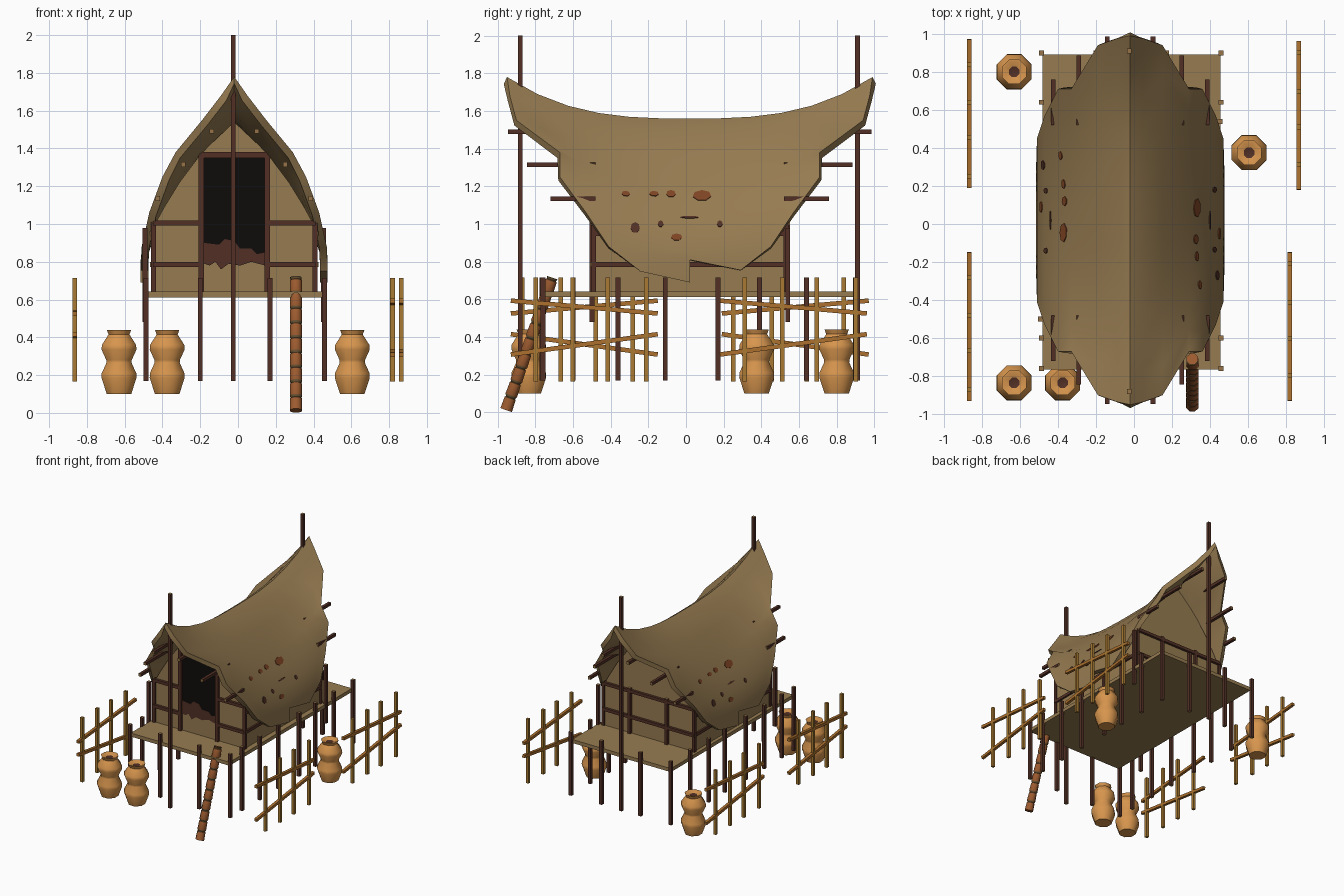
import bpy, bmesh, math
from mathutils import Vector, Matrix
from mathutils.bvhtree import BVHTree

if "Cube" in bpy.data.objects:
    bpy.data.objects.remove(bpy.data.objects["Cube"])

CX, CY = -0.02, 0.02          # centre of the house


def mat(name, r, g, b):
    m = bpy.data.materials.new(name)
    m.diffuse_color = [((c / 255 + 0.055) / 1.055) ** 2.4 for c in (r, g, b)] + [1]
    m.use_nodes = True
    m.node_tree.nodes["Principled BSDF"].inputs["Base Color"].default_value = m.diffuse_color
    return m


THATCH = mat("thatch_tan", 150, 123, 81)
DARK = mat("dark_wood", 82, 48, 37)
RUST = mat("rust_brown", 126, 68, 36)
CUT = mat("cut_wood", 150, 116, 72)
BAMBOO = mat("bamboo_gold", 168, 122, 50)
RAIL = mat("rail_ochre", 172, 112, 46)
CLAY = mat("clay_orange", 216, 150, 78)
LOG = mat("log_brown", 158, 92, 48)
NOTCH = mat("notch_olive", 112, 88, 55)
BLACK = mat("door_black", 13, 12, 11)


def finish(name, bm, mats, smooth=None):
    me = bpy.data.meshes.new(name)
    bm.to_mesh(me)
    bm.free()
    for m in mats:
        me.materials.append(m)
    ob = bpy.data.objects.new(name, me)
    bpy.context.collection.objects.link(ob)
    if smooth:
        shade(ob, smooth)
    return ob


def select(ob):
    bpy.ops.object.select_all(action='DESELECT')
    ob.select_set(True)
    bpy.context.view_layer.objects.active = ob


def shade(ob, deg):
    select(ob)
    bpy.ops.object.shade_smooth_by_angle(angle=math.radians(deg))


def beam(name, a, b, t=0.026, m=DARK, end=CUT):
    """Square timber from a to b with pale cut ends."""
    a, b = Vector(a), Vector(b)
    d = b - a
    bm = bmesh.new()
    bmesh.ops.create_cube(bm, size=1)
    bm.normal_update()
    for f in bm.faces:
        f.material_index = int(abs(f.normal.z) > 0.5)
    rot = d.to_track_quat('Z', 'Y').to_matrix().to_4x4() if abs(d.z) < 0.99 * d.length else Matrix()
    bm.transform(Matrix.Translation((a + b) / 2) @ rot @ Matrix.Diagonal((t, t, d.length, 1)))
    return finish(name, bm, [m, end])


def box(name, lo, hi, m):
    lo, hi = Vector(lo), Vector(hi)
    bm = bmesh.new()
    bmesh.ops.create_cube(bm, size=1)
    bm.transform(Matrix.Translation((lo + hi) / 2) @ Matrix.Diagonal((*(hi - lo), 1)))
    return finish(name, bm, [m])


def plate(name, pts, y, t, m):
    """Upright xz outline, t thick in y."""
    bm = bmesh.new()
    f = bm.faces.new([bm.verts.new((x, y, z)) for x, z in pts])
    r = bmesh.ops.extrude_face_region(bm, geom=[f])
    bmesh.ops.translate(bm, vec=(0, t, 0), verts=[v for v in r['geom'] if isinstance(v, bmesh.types.BMVert)])
    bmesh.ops.recalc_face_normals(bm, faces=bm.faces)
    return finish(name, bm, [m])


def lathe(name, prof, n, M, mats, rule, smooth):
    """Closed turned shape from (radius, height); rule(i) picks the colour of band i."""
    bm = bmesh.new()
    rings = [[bm.verts.new((r * math.cos(a), r * math.sin(a), z))
              for a in [2 * math.pi * (k + .5) / n for k in range(n)]] for r, z in prof]
    for i in range(len(rings) - 1):
        for k in range(n):
            j = (k + 1) % n
            f = bm.faces.new((rings[i][k], rings[i][j], rings[i + 1][j], rings[i + 1][k]))
            f.material_index = rule(i)
    bm.faces.new(rings[0][::-1]).material_index = rule(0)
    bm.faces.new(rings[-1]).material_index = rule(len(prof) - 1)
    bm.transform(M)
    return finish(name, bm, mats, smooth)


# --- thatched saddle roof: rows of (half width, half length, mid z, end z, curve)
ROWS = [(0, .97, 1.56, 1.78, 2.9), (.07, .955, 1.51, 1.68, 2.8), (.17, .92, 1.40, 1.55, 2.6),
        (.31, .69, 1.21, 1.38, 2.2), (.38, .69, 1.10, 1.25, 2), (.45, .55, .98, 1.06, 2),
        (.49, .43, .86, .88, 2), (.495, .27, .81, .755, 1), (.495, .27, .69, .75, 1)]
US = [-1 + i / 6 for i in range(13)]
bm = bmesh.new()
grid = []
for k in range(-8, 9):
    w, ym, zm, ze, p = ROWS[abs(k)]
    s = (k > 0) - (k < 0)
    grid.append([bm.verts.new((CX + s * w, CY + u * ym, zm + (ze - zm) * abs(u) ** p)) for u in US])
for r in range(16):
    for c in range(12):
        s = 1 if r > 7 else -1
        if r in (0, 15) and s * (US[c] + US[c + 1]) > 0:
            continue              # broken away half of the eave
        bm.faces.new((grid[r][c], grid[r + 1][c], grid[r + 1][c + 1], grid[r][c + 1]))
roof = finish("thatched_roof", bm, [THATCH])
sol = roof.modifiers.new("thickness", 'SOLIDIFY')
sol.thickness, sol.offset = 0.04, -1
select(roof)
bpy.ops.object.modifier_apply(modifier="thickness")
shade(roof, 55)

# --- worn patches lying on the roof, repeated on the far side by a half turn
tree = BVHTree.FromPolygons([v.co for v in roof.data.vertices], [p.vertices[:] for p in roof.data.polygons])
for y, z, ly, lz, m in [(-.32, 1.16, .045, .03, RUST), (-.17, 1.16, .05, .03, RUST), (-.08, 1.16, .05, .04, RUST),
                        (.085, 1.15, .10, .06, RUST), (-.27, .98, .05, .055, DARK), (-.05, .93, .06, .035, RUST),
                        (-.135, 1.0, .03, .035, DARK), (.18, 1.0, .03, .035, DARK), (.02, 1.035, .1, .012, DARK)]:
    for s in (1, -1):
        yy = CY + s * (y - CY)
        p, n, _, _ = tree.ray_cast(Vector((s * 2, yy, z)), Vector((-s, 0, 0)))
        ex = (Vector((0, 1, 0)) - n * n.y).normalized()
        ey = n.cross(ex)
        M = Matrix((ex, ey, n)).transposed().to_4x4()
        M.translation = p + n * .001
        bm = bmesh.new()
        bmesh.ops.create_cone(bm, cap_ends=True, segments=7, radius1=.5, radius2=.5, depth=1)
        bm.transform(M @ Matrix.Diagonal((ly, lz * 1.1, .008, 1)))
        finish("roof_patch", bm, [m])

# --- raised deck and its posts
box("deck", (-.48, -.765, .612), (.455, .89, .642), THATCH)
for x in (-.487, .458):
    for y in (-.76, -.6, -.36, -.11, .17, .39, .64, .90):
        beam("deck_post", (x, y, .17), (x, y, .715))
for x in (-.2, .17):
    for y in (-.765, .9):
        beam("deck_post", (x, y, .17), (x, y, .715))

# --- walls
Y0, Y1 = -.49, .53
half = [(.43, .63), (.43, .98), (.37, 1.09), (.29, 1.22), (.17, 1.38), (0, 1.54)]
outline = [(CX + w, z) for w, z in half] + [(CX - w, z) for w, z in half[-2::-1]]
plate("front_gable_wall", outline, Y0, .02, THATCH)
plate("back_gable_wall", outline, Y1 - .02, .02, THATCH)
for s in (-1, 1):
    x = CX + s * .42
    box("side_wall", (x - .01, Y0, .63), (x + .01, Y1, .95), THATCH)
    for z in (.785, .95):
        beam("side_rail", (CX + s * .432, Y0, z), (CX + s * .432, Y1, z))
    for y in (Y0, Y1):
        beam("corner_post", (CX + s * .428, y, .63), (CX + s * .428, y, 1.03))
    beam("side_post", (CX + s * .472, CY + s * .52, .48), (CX + s * .472, CY + s * .52, .98))

# --- wall framing and doorway
for z in (.785, 1.005):
    beam("back_rail", (CX - .43, Y1 + .008, z), (CX + .43, Y1 + .008, z))
    for s in (-1, 1):
        beam("front_rail", (CX + s * .43, Y0 - .008, z), (CX + s * .17, Y0 - .008, z))
for s in (-1, 1):
    beam("door_jamb", (CX + s * .175, Y0 - .008, .64), (CX + s * .175, Y0 - .008, 1.37), .03)
    beam("back_stud", (CX + s * .175, Y1 + .008, .64), (CX + s * .175, Y1 + .008, 1.03))
beam("door_lintel", (CX - .19, Y0 - .008, 1.365), (CX + .19, Y0 - .008, 1.365), .03)
plate("door_opening", [(-.18, .8), (.145, .8), (.145, 1.355), (-.18, 1.355)], Y0 - .004, .004, BLACK)
plate("door_threshold_stain", [(-.18, .79), (-.15, .78), (-.12, .80), (-.09, .76), (-.05, .79), (.01, .78),
                               (.07, .80), (.145, .78), (.145, .85), (.10, .84), (.07, .87), (.01, .87),
                               (-.02, .91), (-.07, .92), (-.10, .89), (-.18, .90)], Y0 - .008, .007, DARK)

# --- ridge poles and projecting purlin ends
for y in (-.88, .91):
    beam("ridge_pole", (CX - .005, y, .17), (CX - .005, y, 2))
for w, z, ye, yi in [(.12, 1.49, .965, .7), (.27, 1.315, .865, .5), (.405, 1.135, .74, .5)]:
    for s in (-1, 1):
        for e in (-1, 1):
            beam("purlin_end", (CX + s * w, CY + e * yi, z), (CX + s * w, CY + e * ye, z), .024)

# --- four fence panels; the left ones are the right ones turned half round
for x, y0, s in [(.818, -.54, 1), (.865, .57, 1), (-.865, .58, -1), (-.865, -.54, -1)]:
    for d in (-.257, -.06, .125, .33):
        beam("fence_post", (x, y0 + s * d, .165), (x, y0 + s * d, .715), .024, BAMBOO, BAMBOO)
    for za, zb in ((.593, .525), (.307, .415)):
        beam("fence_rail", (x, y0 - s * .39, za), (x, y0 + s * .39, zb), .024, RAIL, RAIL)

# --- double-bellied jars with a dark mouth
JAR = [(.07, .1), (.1, .185), (.099, .21), (.072, .265), (.073, .28), (.1, .335), (.098, .36),
       (.06, .415), (.07, .44), (.058, .44), (.03, .425)]
for x, y in [(-.63, .80), (.605, .375), (-.63, -.835), (-.375, -.835)]:
    lathe("jar", JAR, 8, Matrix.Translation((x, y, 0)), [CLAY, DARK], lambda i: int(i == 10), 50)

# --- notched log ladder leaning on the deck
a, b = Vector((.307, -.955, .012)), Vector((.307, -.71, .715))
L, n = (b - a).length, 9
prof = []
for i in range(n):
    prof += [(.035, L * i / n), (.033, L * (i + .8) / n), (.027, L * (i + .85) / n)]
prof.append((.033, L))
M = Matrix.Translation(a) @ (b - a).to_track_quat('Z', 'Y').to_matrix().to_4x4()
lathe("log_ladder", prof, 8, M, [LOG, NOTCH], lambda i: int(i % 3 != 0), 50)
